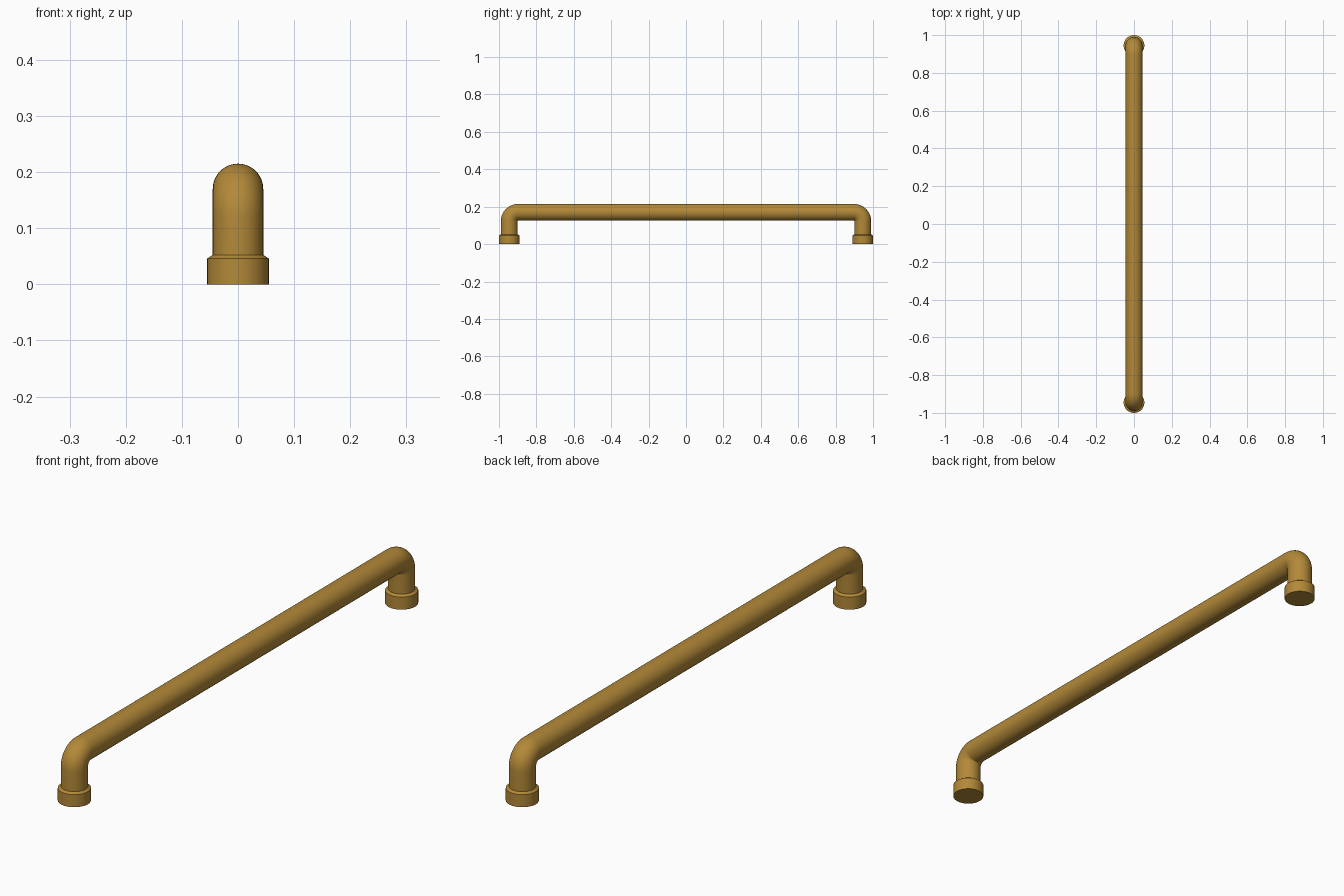
import bpy, bmesh, math

if "Cube" in bpy.data.objects:
    bpy.data.objects.remove(bpy.data.objects["Cube"])

SIDES = 48
TUBE_R = 0.045      # tube radius
BEND_R = 0.048      # centreline radius of the bends
LEG_Y = 0.945       # leg axis position
BAR_Z = 0.17        # bar axis height

brass = bpy.data.materials.new("brass")
brass.diffuse_color = (0.45, 0.25, 0.04, 1)
brass.use_nodes = True
brass.node_tree.nodes["Principled BSDF"].inputs["Base Color"].default_value = brass.diffuse_color


def finish(name, bm):
    bmesh.ops.recalc_face_normals(bm, faces=bm.faces)
    mesh = bpy.data.meshes.new(name)
    bm.to_mesh(mesh)
    bm.free()
    mesh.materials.append(brass)
    ob = bpy.data.objects.new(name, mesh)
    bpy.context.collection.objects.link(ob)
    bpy.ops.object.select_all(action='DESELECT')
    ob.select_set(True)
    bpy.context.view_layer.objects.active = ob
    bpy.ops.object.shade_smooth_by_angle(angle=math.radians(30))
    return ob


def skin(name, rings):
    """Join rings of points into a capped tube."""
    bm = bmesh.new()
    loops = [[bm.verts.new(p) for p in ring] for ring in rings]
    for a, b in zip(loops, loops[1:]):
        for i in range(SIDES):
            j = (i + 1) % SIDES
            bm.faces.new((a[i], a[j], b[j], b[i]))
    bm.faces.new(loops[0])
    bm.faces.new(loops[-1])
    return finish(name, bm)


def ring(y, z, r, tilt=0.0):
    """Circle at (y, z); tilt 0 is horizontal, 90 degrees faces along y."""
    pts = []
    for i in range(SIDES):
        a = 2 * math.pi * i / SIDES
        s = r * math.sin(a)
        pts.append((r * math.cos(a), y + s * math.cos(tilt), z - s * math.sin(tilt)))
    return pts


# handle tube: leg, bend, long bar, bend, leg
STEPS = 14
path = [(-LEG_Y, 0.03, 0.0)]
for end in (0, 1):
    cy = (LEG_Y - BEND_R) * (1 if end else -1)
    for k in range(STEPS + 1):
        t = math.pi / 2 * (k / STEPS + end)
        path.append((cy - BEND_R * math.cos(t),
                     BAR_Z - BEND_R + BEND_R * math.sin(t), t))
path.append((LEG_Y, 0.03, math.pi))
skin("handle_tube", [ring(y, z, TUBE_R, t) for y, z, t in path])

# chamfered mounting collars at both feet
profile = [(0.055, 0.0), (0.055, 0.046), (0.046, 0.052)]
for name, y in (("front_collar", -LEG_Y), ("back_collar", LEG_Y)):
    skin(name, [ring(y, z, r) for r, z in profile])
